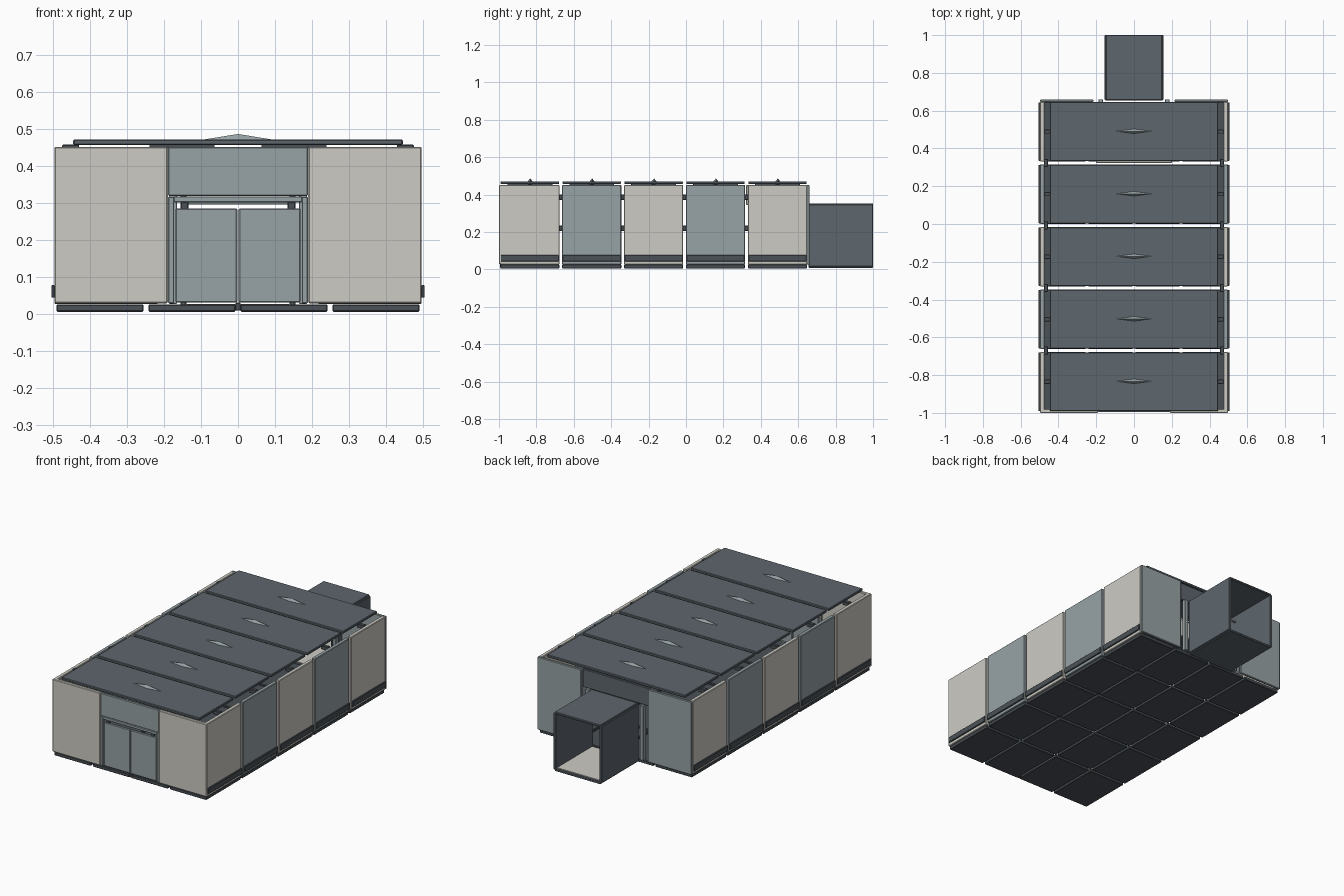
import bpy, bmesh, math

if "Cube" in bpy.data.objects:
    bpy.data.objects.remove(bpy.data.objects["Cube"])


def material(name, rgb):
    m = bpy.data.materials.new(name)
    m.diffuse_color = (*rgb, 1)
    m.use_nodes = True
    m.node_tree.nodes["Principled BSDF"].inputs["Base Color"].default_value = m.diffuse_color
    return m


CREAM = material("warm_white_panel", (0.61, 0.60, 0.55))
STEEL = material("blue_grey_panel", (0.31, 0.365, 0.38))
SLATE = material("dark_slate", (0.11, 0.132, 0.153))
CHARCOAL = material("charcoal_trim", (0.07, 0.083, 0.095))


def box(name, x, y, z, mat, bevel=0.003):
    """Bevelled box from (min, max) ranges on each axis."""
    bm = bmesh.new()
    bmesh.ops.create_cube(bm, size=1)
    for v in bm.verts:
        for i, (a, b) in enumerate((x, y, z)):
            v.co[i] = (a + b) / 2 + v.co[i] * (b - a)
    if bevel:
        bmesh.ops.bevel(bm, geom=bm.edges[:], offset=bevel, segments=1, affect='EDGES')
    return finish(name, bm, mat)


def finish(name, bm, mat):
    bmesh.ops.recalc_face_normals(bm, faces=bm.faces[:])
    me = bpy.data.meshes.new(name)
    bm.to_mesh(me)
    bm.free()
    me.materials.append(mat)
    ob = bpy.data.objects.new(name, me)
    bpy.context.collection.objects.link(ob)
    return ob


def pair(name, x, y, z, mat, bevel=0.003):
    """Mirrored boxes on both sides of x = 0."""
    box(name + "_right", x, y, z, mat, bevel)
    box(name + "_left", (-x[1], -x[0]), y, z, mat, bevel)


def roof_fin(y):
    """Low pointed ridge with a diamond plan."""
    bm = bmesh.new()
    base = [bm.verts.new(p) for p in ((-0.105, y, 0.469), (0, y - 0.014, 0.469),
                                      (0.105, y, 0.469), (0, y + 0.014, 0.469))]
    tip = bm.verts.new((0, y, 0.486))
    bm.faces.new(base)
    for i in range(4):
        bm.faces.new((base[i], base[(i + 1) % 4], tip))
    finish("roof_fin", bm, STEEL)


# Five repeated building modules
for i in range(5):
    y = -0.835 + i * 0.331
    span = (y - 0.158, y + 0.158)

    # Floor tiles, four across
    for j in range(4):
        x = -0.3735 + j * 0.249
        box("floor_tile", (x - 0.118, x + 0.118), span, (0.005, 0.025), CHARCOAL)

    # Side walls with bumper rails
    pair("side_wall", (0.474, 0.497), span, (0.026, 0.451), STEEL if i % 2 else CREAM)
    pair("side_rail", (0.496, 0.505), (y - 0.155, y + 0.155), (0.043, 0.077), CHARCOAL, 0.002)

    # Roof plate, ribs, wall brackets and ridge
    box("roof_plate", (-0.446, 0.446), (y - 0.156, y + 0.156), (0.456, 0.471), SLATE)
    pair("roof_rib", (0.063, 0.24), (y - 0.12, y + 0.12), (0.45, 0.457), CHARCOAL, 0.001)
    pair("roof_bracket", (0.43, 0.476), (y - 0.011, y + 0.011), (0.435, 0.457), CHARCOAL, 0.002)
    roof_fin(y + 0.002)

    # Small joints that tie neighbouring walls together
    if i < 4:
        for z in (0.22, 0.385):
            pair("wall_joint", (0.455, 0.476), (y + 0.145, y + 0.186), (z - 0.014, z + 0.014), CHARCOAL, 0.002)

# Front wall panels and lintel
pair("front_panel", (0.19, 0.497), (-1.0, -0.98), (0.028, 0.451), CREAM)
box("front_lintel", (-0.189, 0.189), (-0.996, -0.98), (0.318, 0.451), STEEL)

# Door frame and double doors
pair("door_post", (0.173, 0.189), (-0.996, -0.976), (0.028, 0.316), STEEL, 0.002)
box("door_header", (-0.174, 0.174), (-0.996, -0.976), (0.301, 0.317), STEEL, 0.002)
pair("door_leaf", (0.002, 0.169), (-0.994, -0.98), (0.03, 0.285), STEEL)
pair("door_hanger", (0.134, 0.155), (-0.992, -0.982), (0.283, 0.303), CHARCOAL, 0.002)
box("door_stop", (-0.007, 0.007), (-0.994, -0.97), (0.008, 0.03), CHARCOAL, 0.002)

# Inner partition lintel
box("partition_lintel", (-0.2, 0.2), (0.322, 0.337), (0.345, 0.45), CREAM)

# Rear wall panels, lintel and door posts
pair("rear_panel", (0.215, 0.497), (0.645, 0.66), (0.026, 0.451), STEEL)
box("rear_lintel", (-0.215, 0.215), (0.63, 0.645), (0.345, 0.451), SLATE)
pair("rear_post", (0.165, 0.187), (0.635, 0.66), (0.026, 0.345), STEEL, 0.002)

# Open-ended rear tunnel
pair("tunnel_wall", (0.14, 0.155), (0.655, 1.0), (0.015, 0.347), SLATE)
box("tunnel_roof", (-0.148, 0.148), (0.655, 1.0), (0.34, 0.353), SLATE)
box("tunnel_floor", (-0.148, 0.148), (0.655, 1.0), (0.008, 0.022), SLATE)
box("tunnel_floor_mat", (-0.138, 0.138), (0.665, 0.99), (0.0225, 0.0265), CREAM, 0)
box("tunnel_crossbar", (-0.14, 0.14), (0.70, 0.708), (0.295, 0.303), STEEL, 0.001)
